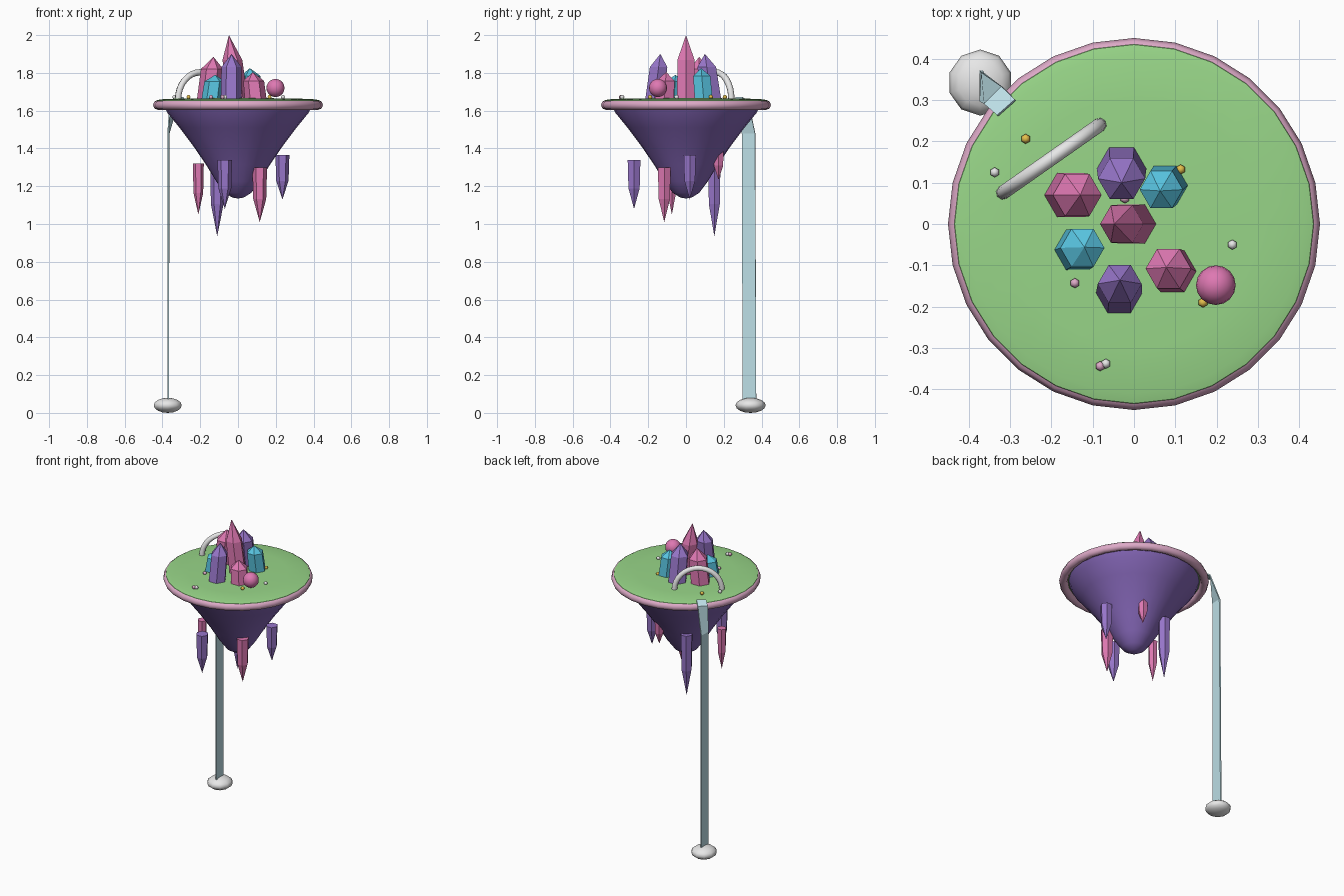
import bpy, bmesh, math
from mathutils import Vector

if "Cube" in bpy.data.objects:
    bpy.data.objects.remove(bpy.data.objects["Cube"], do_unlink=True)


def material(name, r, g, b):
    col = [(c / 255 / 12.92) if c < 11 else ((c / 255 + 0.055) / 1.055) ** 2.4 for c in (r, g, b)] + [1]
    m = bpy.data.materials.new(name)
    m.use_nodes = True
    m.diffuse_color = col
    m.node_tree.nodes["Principled BSDF"].inputs["Base Color"].default_value = col
    return m


GRASS = material("grass green", 152, 214, 136)
RIM = material("pale pink", 222, 170, 200)
ROCK = material("rock purple", 132, 102, 182)
PURPLE = material("crystal purple", 152, 118, 202)
PINK = material("crystal pink", 222, 120, 178)
TEAL = material("crystal teal", 88, 196, 224)
WHITE = material("cloud white", 232, 232, 232)
WATER = material("water blue", 190, 224, 232)
GOLD = material("gold", 228, 190, 76)


def finish(bm, name, mat, smooth=None):
    bmesh.ops.recalc_face_normals(bm, faces=bm.faces)
    me = bpy.data.meshes.new(name)
    bm.to_mesh(me)
    bm.free()
    ob = bpy.data.objects.new(name, me)
    bpy.context.collection.objects.link(ob)
    me.materials.append(mat)
    if smooth:
        bpy.ops.object.select_all(action='DESELECT')
        bpy.context.view_layer.objects.active = ob
        ob.select_set(True)
        bpy.ops.object.shade_smooth_by_angle(angle=math.radians(smooth))
    return ob


def lathe(name, profile, mat, smooth=40, closed=False, steps=28):
    # Revolve an (r, z) profile around the z axis
    bm = bmesh.new()
    vs = [bm.verts.new((0, r, z)) for r, z in profile]
    pairs = list(zip(vs, vs[1:] + vs[:1])) if closed else list(zip(vs, vs[1:]))
    geom = vs + [bm.edges.new(p) for p in pairs]
    bmesh.ops.spin(bm, geom=geom, cent=(0, 0, 0), axis=(0, 0, 1),
                   angle=2 * math.pi, steps=steps, use_duplicate=False)
    bmesh.ops.remove_doubles(bm, verts=bm.verts, dist=0.0005)
    return finish(bm, name, mat, smooth)


def crystal(name, base, tip, radius, shoulder, mat, flare=0.95):
    # Six-sided prism leaning from base to tip, with a pointed end
    base, tip = Vector(base), Vector(tip)
    bm = bmesh.new()
    rings = []
    for t, k in ((0, 1), (shoulder, flare)):
        c = base.lerp(tip, t)
        rings.append([bm.verts.new(c + Vector((math.cos(a), math.sin(a), 0)) * radius * k)
                      for a in (i * math.pi / 3 for i in range(6))])
    top = bm.verts.new(tip)
    bm.faces.new(rings[0])
    for i in range(6):
        j = (i + 1) % 6
        bm.faces.new((rings[0][i], rings[0][j], rings[1][j], rings[1][i]))
        bm.faces.new((rings[1][i], rings[1][j], top))
    return finish(bm, name, mat)


def ball(name, loc, scale, mat, u=16, v=10, smooth=60):
    bm = bmesh.new()
    bmesh.ops.create_uvsphere(bm, u_segments=u, v_segments=v, radius=1)
    for p in bm.verts:
        p.co = Vector(loc) + Vector(a * b for a, b in zip(p.co, scale))
    return finish(bm, name, mat, smooth)


# Floating island: grass disc, rounded rim, tapering rock
lathe("grass_top", [(0, 1.667), (0.3, 1.665), (0.41, 1.66), (0.434, 1.654),
                    (0.438, 1.645), (0.42, 1.63), (0, 1.63)], GRASS)
lathe("island_rim", [(0.424 + 0.026 * math.cos(i * math.pi / 4), 1.63 + 0.026 * math.sin(i * math.pi / 4))
                     for i in range(8)], RIM, smooth=60, closed=True)
lathe("island_rock", [(0, 1.63), (0.392, 1.63), (0.375, 1.59), (0.31, 1.51), (0.235, 1.41), (0.17, 1.315),
                      (0.115, 1.225), (0.07, 1.165), (0.03, 1.14), (0, 1.135)], ROCK)

# Standing crystal cluster, leaning inward
Z = 1.655
standing = [
    ("main_crystal", (0, 0, Z), (-0.048, 0, 2.0), 0.055, 0.62, PINK),
    ("back_crystal", (-0.03, 0.135, Z), (-0.03, 0.1, 1.9), 0.06, 0.72, PURPLE),
    ("front_crystal", (-0.036, -0.168, Z), (-0.034, -0.136, 1.9), 0.056, 0.72, PURPLE),
    ("left_pink_crystal", (-0.156, 0.07, Z), (-0.13, 0.07, 1.885), 0.062, 0.72, PINK),
    ("left_teal_crystal", (-0.138, -0.063, Z), (-0.12, -0.056, 1.79), 0.056, 0.74, TEAL),
    ("right_teal_crystal", (0.076, 0.094, Z), (0.063, 0.08, 1.825), 0.055, 0.76, TEAL),
    ("right_pink_crystal", (0.094, -0.115, Z), (0.078, -0.105, 1.805), 0.058, 0.68, PINK),
]
for c in standing:
    crystal(*c)

# Hanging crystals around the rock: x, y, top, tip, radius
hanging = [
    (0.235, 0.02, 1.365, 1.13, 0.037, PURPLE),
    (0.115, -0.115, 1.30, 1.01, 0.039, PINK),
    (-0.07, -0.275, 1.34, 1.08, 0.039, PURPLE),
    (-0.21, -0.075, 1.32, 1.05, 0.029, PINK),
    (-0.11, 0.15, 1.34, 0.935, 0.038, PURPLE),
    (0.075, 0.172, 1.41, 1.235, 0.032, PINK),
]
for i, (x, y, top, tip, r, mat) in enumerate(hanging):
    crystal(f"hanging_crystal_{i + 1}", (x, y, top), (x, y, tip), r, 0.58, mat, 0.88)

# Stone arch: half ring of round tube
bm = bmesh.new()
along = Vector((0.82, 0.575, 0)).normalized()
side = Vector((-along.y, along.x, 0))
rows = []
for i in range(17):
    a = math.pi * i / 16
    out = along * math.cos(a) + Vector((0, 0, math.sin(a)))
    rows.append([bm.verts.new(Vector((-0.2, 0.158, 1.66)) + out * 0.143
                              + (out * math.cos(b) + side * math.sin(b)) * 0.017)
                 for b in (j * math.pi / 4 for j in range(8))])
for p, q in zip(rows, rows[1:]):
    for j in range(8):
        k = (j + 1) % 8
        bm.faces.new((p[j], p[k], q[k], q[j]))
bm.faces.new(rows[0])
bm.faces.new(rows[-1])
finish(bm, "arch", WHITE, 50)

# Waterfall ribbon: spills over the rim, twists, and drops to the cloud
bm = bmesh.new()
edges = [((-0.33, 0.262, 1.668), (-0.287, 0.3, 1.668)),
         ((-0.36, 0.289, 1.645), (-0.318, 0.331, 1.645)),
         ((-0.37, 0.296, 1.48), (-0.366, 0.366, 1.48)),
         ((-0.37, 0.3, 0.05), (-0.37, 0.372, 0.05))]
rows = [[bm.verts.new(p) for p in e] for e in edges]
for p, q in zip(rows, rows[1:]):
    bm.faces.new((p[0], p[1], q[1], q[0]))
fall = finish(bm, "waterfall", WATER)
mod = fall.modifiers.new("thickness", 'SOLIDIFY')
mod.thickness = 0.008
mod.offset = 0

# Cloud at the foot of the waterfall, and a ball among the crystals
ball("cloud", (-0.372, 0.342, 0.04), (0.078, 0.08, 0.04), WHITE, 10, 8)
ball("pink_ball", (0.198, -0.148, 1.72), (0.048, 0.048, 0.048), PINK)

# Scattered pebbles
pebbles = {
    GOLD: [(-0.262, 0.206), (0.113, 0.132), (0.167, -0.19)],
    WHITE: [(-0.337, 0.125), (0.238, -0.05), (-0.068, -0.338)],
    RIM: [(-0.022, 0.062), (-0.143, -0.143), (-0.082, -0.344)],
}
for mat, spots in pebbles.items():
    for i, (x, y) in enumerate(spots):
        ball(f"pebble_{mat.name.replace(' ', '_')}_{i + 1}", (x, y, 1.672), (0.012,) * 3, mat, 6, 4)
